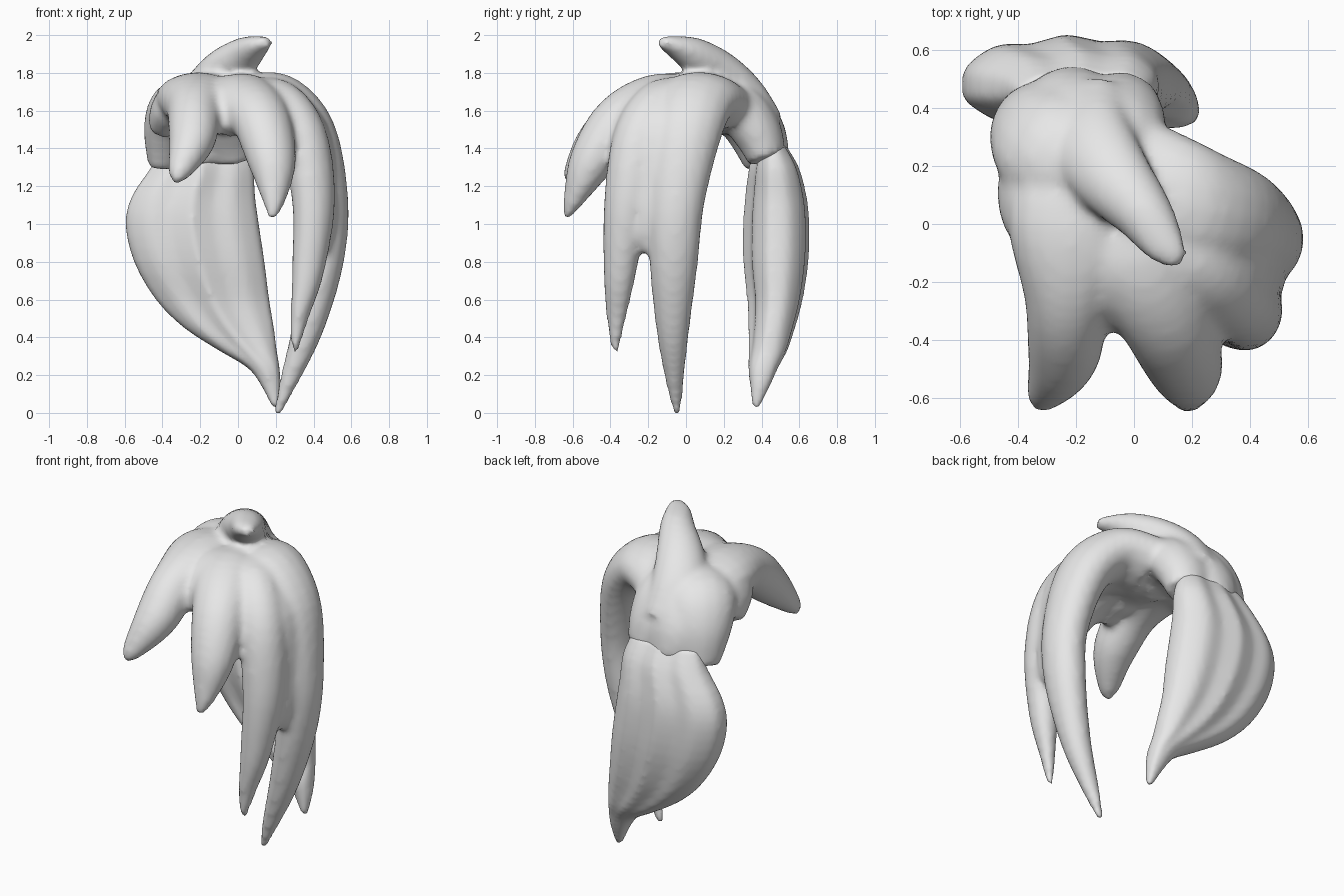
import bpy, bmesh, math
from mathutils import Vector

grey = bpy.data.materials.new("light_grey")
grey.diffuse_color = (0.8, 0.8, 0.8, 1)


def spline(keys, steps):
    """Catmull-Rom through rows of numbers."""
    out = []
    n = len(keys)
    for i in range(n - 1):
        p = [keys[max(0, min(n - 1, i + k))] for k in (-1, 0, 1, 2)]
        for s in range(steps):
            t = s / steps
            out.append([0.5 * (2 * b + (c - a) * t + (2 * a - 5 * b + 4 * c - d) * t * t
                        + (3 * b - a - 3 * c + d) * t ** 3) for a, b, c, d in zip(*p)])
    out.append(list(keys[-1]))
    return out


def loft(bm, rings):
    """Skin closed rings and cap both ends."""
    vs = [[bm.verts.new(p) for p in r] for r in rings]
    n = len(vs[0])
    for a, b in zip(vs, vs[1:]):
        for i in range(n):
            j = (i + 1) % n
            bm.faces.new((a[i], a[j], b[j], b[i]))
    bm.faces.new(vs[0][::-1])
    bm.faces.new(vs[-1])


def lock(bm, heading, keys):
    """Tapered lock; keys are x, y, z, half width, half thickness."""
    h = math.radians(heading)
    side = Vector((-math.sin(h), math.cos(h), 0))
    rows = spline(keys, 5)
    pts = [Vector(r[:3]) for r in rows]
    rings = []
    for i, r in enumerate(rows):
        t = (pts[min(i + 1, len(pts) - 1)] - pts[max(i - 1, 0)]).normalized()
        w = (side - t * side.dot(t)).normalized()
        u = t.cross(w)
        rings.append([pts[i] + w * (r[3] * math.cos(a)) + u * (r[4] * math.sin(a))
                      for a in (k * math.tau / 16 for k in range(16))])
    loft(bm, rings)


def finish(name, bm, voxel, smooth):
    bmesh.ops.recalc_face_normals(bm, faces=bm.faces)
    me = bpy.data.meshes.new(name)
    bm.to_mesh(me)
    bm.free()
    me.materials.append(grey)
    for p in me.polygons:
        p.use_smooth = True
    ob = bpy.data.objects.new(name, me)
    bpy.context.collection.objects.link(ob)
    m = ob.modifiers.new("blend", 'REMESH')
    m.mode = 'VOXEL'
    m.voxel_size = voxel
    m.use_smooth_shade = True
    s = ob.modifiers.new("soften", 'SMOOTH')
    s.factor = 0.5
    s.iterations = smooth
    return ob


# Crown with swept locks, blended into one surface
bm = bmesh.new()
# front left lock
lock(bm, -105, [(-.17, .25, 1.60, .24, .14), (-.21, -.02, 1.665, .23, .14), (-.23, -.27, 1.60, .15, .14),
                (-.245, -.46, 1.44, .125, .12), (-.31, -.59, 1.28, .065, .06), (-.335, -.625, 1.22, .02, .02)])
# bridge between the front locks
lock(bm, -90, [(-.05, .10, 1.60, .20, .13), (-.06, -.12, 1.65, .15, .14), (-.05, -.26, 1.58, .10, .12),
               (-.04, -.34, 1.49, .06, .05)])
# front right lock
lock(bm, -75, [(-.02, .15, 1.60, .18, .13), (.02, -.12, 1.66, .19, .14), (.12, -.35, 1.55, .16, .14),
               (.18, -.50, 1.33, .13, .12), (.19, -.59, 1.14, .07, .06), (.18, -.635, 1.03, .02, .02)])
# side front lock
lock(bm, -35, [(.02, .05, 1.62, .16, .13), (.20, -.12, 1.63, .15, .14), (.34, -.25, 1.46, .14, .13),
               (.40, -.315, 1.12, .125, .11), (.37, -.35, .75, .09, .085), (.325, -.37, .50, .055, .045),
               (.30, -.375, .32, .02, .018)])
# bridge between the side locks
lock(bm, -20, [(.20, -.05, 1.64, .12, .13), (.36, -.15, 1.48, .12, .12), (.43, -.19, 1.15, .09, .09),
               (.44, -.21, .95, .06, .07), (.43, -.22, .85, .03, .03)])
# side long lock
lock(bm, -3, [(.02, .12, 1.62, .24, .15), (.21, .05, 1.65, .22, .15), (.38, 0, 1.48, .19, .14),
              (.465, -.05, 1.12, .15, .12), (.45, -.065, .80, .13, .11), (.37, -.07, .45, .09, .085),
              (.27, -.06, .17, .05, .05), (.205, -.045, -.01, .02, .02)])
# left side filler
lock(bm, 170, [(-.15, .08, 1.65, .24, .13), (-.31, .12, 1.63, .22, .13), (-.39, .20, 1.52, .14, .08)])
# back lobes
lock(bm, 135, [(-.12, .10, 1.64, .18, .14), (-.28, .25, 1.64, .20, .14), (-.355, .345, 1.50, .17, .12),
               (-.39, .40, 1.30, .10, .07)])
lock(bm, 97, [(-.12, .10, 1.64, .18, .14), (-.18, .28, 1.62, .20, .14), (-.22, .395, 1.49, .18, .13),
              (-.22, .44, 1.33, .14, .11)])
lock(bm, 80, [(-.05, .10, 1.64, .18, .14), (-.06, .28, 1.61, .18, .14), (-.05, .38, 1.48, .16, .13),
              (-.03, .43, 1.34, .12, .10)])
# top tuft
lock(bm, -52, [(-.20, .40, 1.53, .17, .09), (-.16, .29, 1.69, .16, .11), (-.08, .17, 1.81, .14, .11),
               (.03, .04, 1.895, .105, .095), (.105, -.07, 1.945, .075, .055), (.165, -.13, 1.965, .035, .028)])
finish("crown_locks", bm, 0.02, 8)

# Back tail: z, left x, right x, front y, back y
tail = spline([(1.42, -.40, .04, .37, .53), (1.30, -.46, .08, .33, .60), (1.15, -.56, .09, .31, .64),
               (1.0, -.595, .11, .30, .655), (.80, -.55, .14, .30, .65), (.60, -.435, .165, .32, .62),
               (.45, -.285, .19, .325, .58), (.33, -.10, .205, .325, .54), (.24, .05, .22, .325, .49),
               (.15, .12, .225, .335, .45), (.03, .18, .22, .35, .39)], 3)
rings = []
N = 48
for z, xl, xr, yf, yb in tail:
    ring = []
    width = xr - xl
    fade = min(1, width / .6)
    for k in range(N):
        a = k * math.tau / N
        c, s = math.cos(a), math.sin(a)
        u = math.copysign(abs(c) ** 0.8, c)
        v = math.copysign(abs(s) ** 0.7, s)
        x = (xl + xr) / 2 + u * width / 2
        # shallow grooves between three lobes, fading to the tip
        groove = 0.022 * fade * abs(s) * math.sin(math.pi * 1.5 * u) ** 2
        y = (yf + yb) / 2 + v * (yb - yf) / 2
        if s > 0:
            y -= groove + 0.025 * fade * s * max(0, -u)
        else:
            # inner side: raised middle ridge, set back toward both edges
            y += groove + 0.06 * fade * -s * abs(u)
        ring.append((x, y, z))
    rings.append(ring)
bm = bmesh.new()
loft(bm, rings)
finish("back_tail", bm, 0.016, 6)
